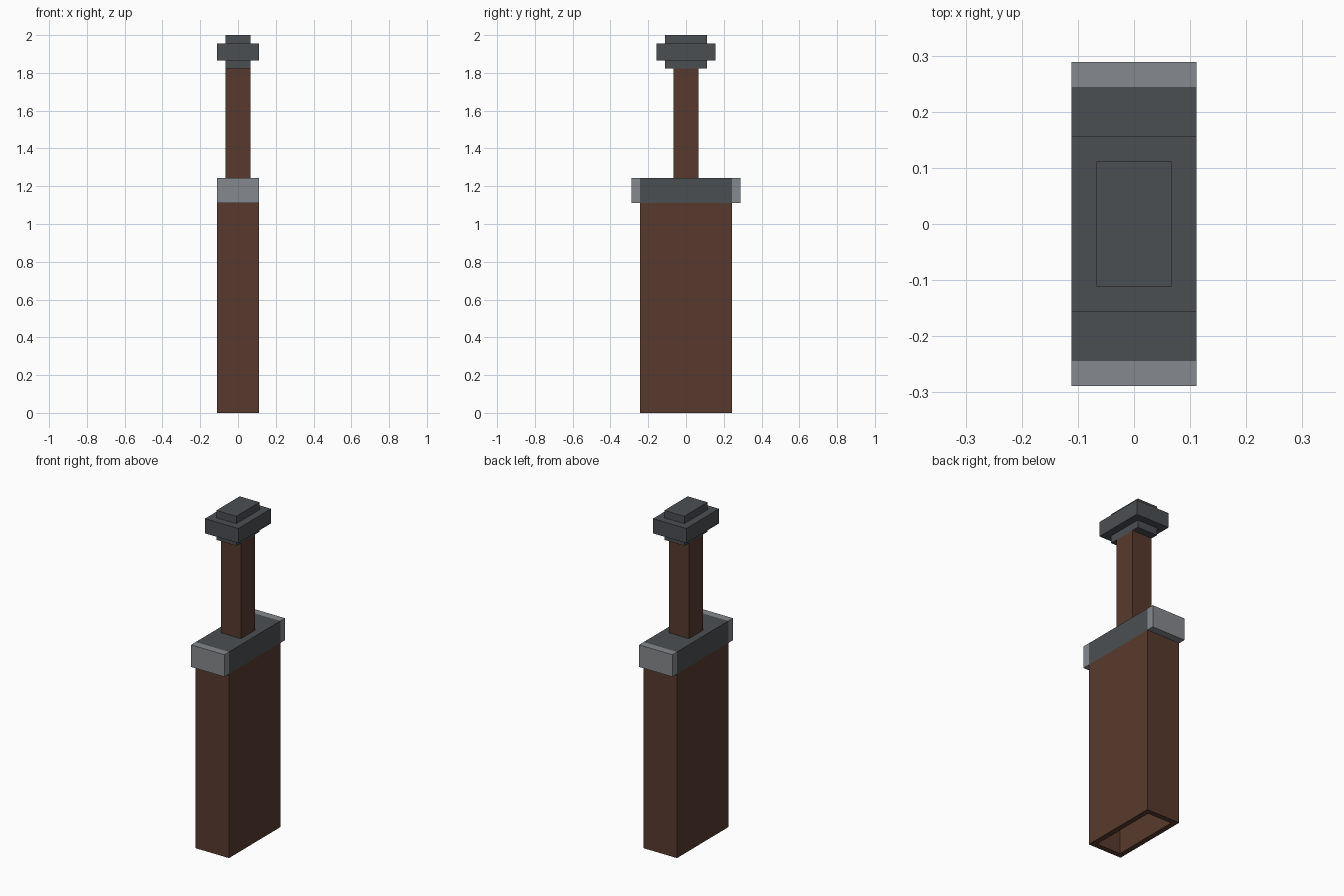
import bpy
import bmesh
from mathutils import Vector

cube = bpy.data.objects.get("Cube")
if cube:
    bpy.data.objects.remove(cube, do_unlink=True)

U = 2 / 45  # one block unit; the whole model is 45 units tall


def material(name, rgb):
    mat = bpy.data.materials.new(name)
    mat.use_nodes = True
    color = (*rgb, 1)
    mat.diffuse_color = color
    bsdf = next(n for n in mat.node_tree.nodes if n.type == 'BSDF_PRINCIPLED')
    bsdf.inputs["Base Color"].default_value = color
    return mat


leather = material("brown_leather", (0.098, 0.042, 0.026))
iron = material("dark_iron", (0.070, 0.078, 0.086))
steel = material("light_steel", (0.235, 0.25, 0.266))


def block(name, size, bottom, mat, y=0, hollow_wall=0):
    """Box sized in block units, standing at height bottom; optionally open below."""
    bm = bmesh.new()
    bmesh.ops.create_cube(bm, size=1)
    for v in bm.verts:
        v.co = Vector((v.co.x * size[0], v.co.y * size[1] + y,
                       (v.co.z + 0.5) * size[2] + bottom)) * U
    if hollow_wall:
        bm.normal_update()
        mouth = min(bm.faces, key=lambda f: f.normal.z)
        lid = max(bm.faces, key=lambda f: f.normal.z)
        bmesh.ops.inset_region(bm, faces=[mouth], thickness=hollow_wall * U)
        inner = bmesh.ops.extrude_discrete_faces(bm, faces=[mouth])["faces"]
        bmesh.ops.translate(bm, verts=inner[0].verts, vec=(0, 0, size[2] * U))
        # The guard closes the upper end
        bmesh.ops.delete(bm, geom=[lid, inner[0]], context='FACES_ONLY')
    mesh = bpy.data.meshes.new(name)
    bm.to_mesh(mesh)
    bm.free()
    mesh.materials.append(mat)
    obj = bpy.data.objects.new(name, mesh)
    bpy.context.collection.objects.link(obj)
    return obj


# Hollow sheath, open at the bottom
block("sheath", (5, 11, 25), 0, leather, hollow_wall=1)

# Guard with pale end caps
block("guard", (5, 11, 3), 25, iron)
for side, name in ((-1, "guard_cap_front"), (1, "guard_cap_back")):
    block(name, (5, 1, 3), 25, steel, y=side * 6)

# Grip and stepped pommel
block("grip", (3, 3, 13), 28, leather)
block("pommel_collar", (3, 5, 1), 41, iron)
block("pommel", (5, 7, 2), 42, iron)
block("pommel_top", (3, 5, 1), 44, iron)
